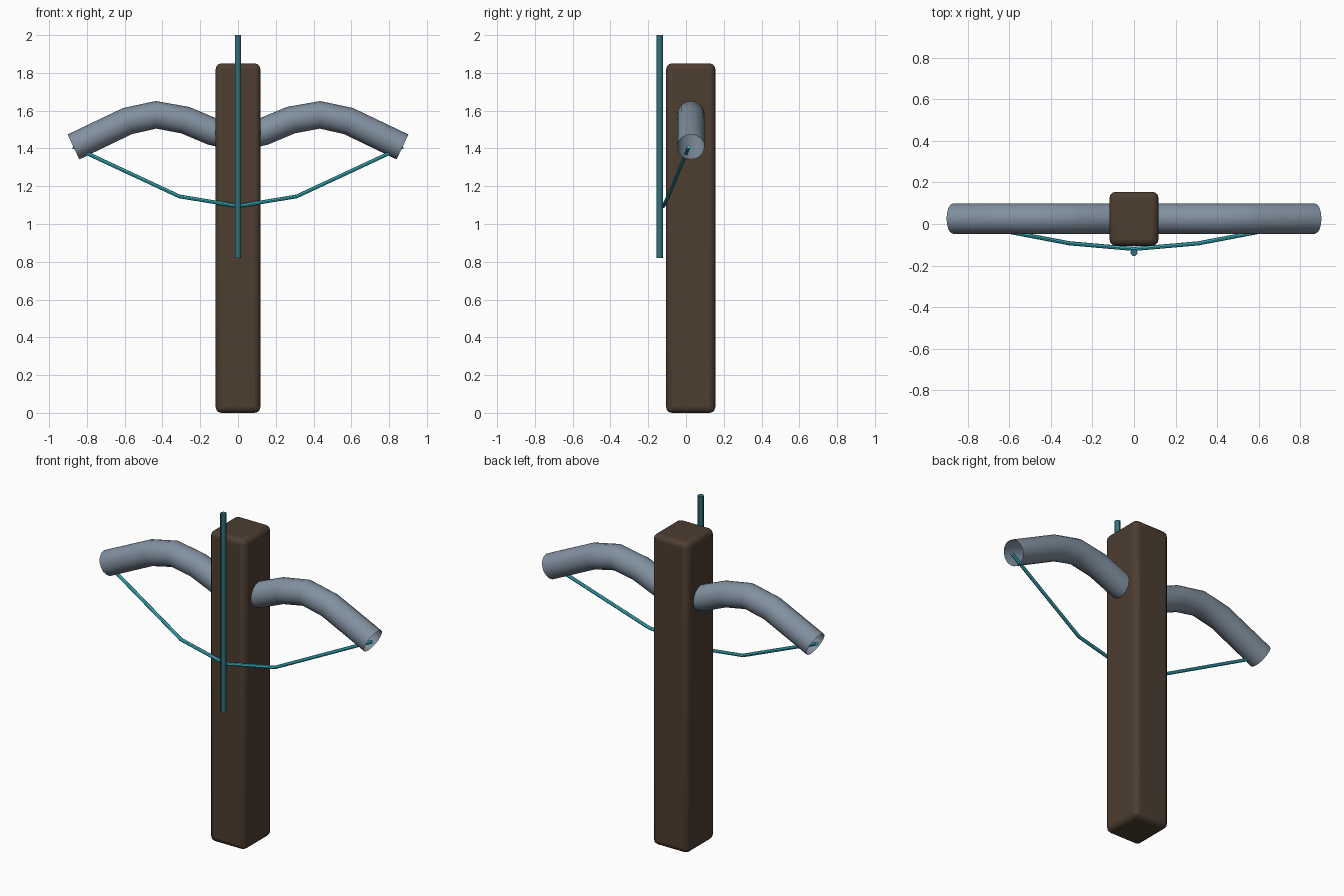
import bpy

if "Cube" in bpy.data.objects:
    bpy.data.objects.remove(bpy.data.objects["Cube"])


def paint(obj, name, rgb):
    mat = bpy.data.materials.new(name)
    mat.diffuse_color = (*rgb, 1)
    mat.use_nodes = True
    mat.node_tree.nodes["Principled BSDF"].inputs["Base Color"].default_value = mat.diffuse_color
    obj.data.materials.append(mat)


def smooth(obj):
    bpy.ops.object.select_all(action='DESELECT')
    obj.select_set(True)
    bpy.context.view_layer.objects.active = obj
    bpy.ops.object.shade_smooth_by_angle()


def tube(name, half, radius, res, caps):
    """Round tube along a path given from the centre outwards and mirrored in x."""
    pts = [(-x, y, z) for x, y, z in half[:0:-1]] + half
    cu = bpy.data.curves.new(name, 'CURVE')
    cu.dimensions = '3D'
    cu.bevel_depth = radius
    cu.bevel_resolution = res
    cu.use_fill_caps = caps
    sp = cu.splines.new('POLY')
    sp.points.add(len(pts) - 1)
    for p, co in zip(sp.points, pts):
        p.co = (*co, 1)
    obj = bpy.data.objects.new(name, cu)
    bpy.context.collection.objects.link(obj)
    bpy.context.view_layer.objects.active = obj
    bpy.ops.object.select_all(action='DESELECT')
    obj.select_set(True)
    bpy.ops.object.convert(target='MESH')
    obj = bpy.context.view_layer.objects.active
    smooth(obj)
    return obj


# Upright wooden stock with rounded edges
bpy.ops.mesh.primitive_cube_add(size=1, location=(0, 0.025, 0.925))
stock = bpy.context.object
stock.name = "stock"
stock.scale = (0.236, 0.26, 1.85)
bpy.ops.object.transform_apply(location=False, rotation=False, scale=True)
bev = stock.modifiers.new("rounding", 'BEVEL')
bev.width = 0.03
bev.segments = 3
smooth(stock)
paint(stock, "dark_wood", (0.075, 0.047, 0.03))

# Curved bow limbs, open at both tips
limbs = tube("bow_limbs", [(0, 0.026, 1.455), (0.137, 0.026, 1.49),
                           (0.28, 0.026, 1.55), (0.434, 0.026, 1.578),
                           (0.585, 0.026, 1.545), (0.871, 0.026, 1.408)],
             0.073, 6, False)
paint(limbs, "steel", (0.22, 0.28, 0.35))

# Drawn string between the tips
string = tube("bow_string", [(0, -0.12, 1.095), (0.31, -0.093, 1.146),
                             (0.872, 0.014, 1.408)], 0.01, 2, True)
paint(string, "cyan_string", (0.05, 0.52, 0.62))

# Bolt lying along the front of the stock
bpy.ops.mesh.primitive_cylinder_add(vertices=12, radius=0.017, depth=1.18,
                                    location=(0, -0.138, 1.41))
bolt = bpy.context.object
bolt.name = "bolt"
smooth(bolt)
paint(bolt, "dark_teal", (0.03, 0.17, 0.21))
